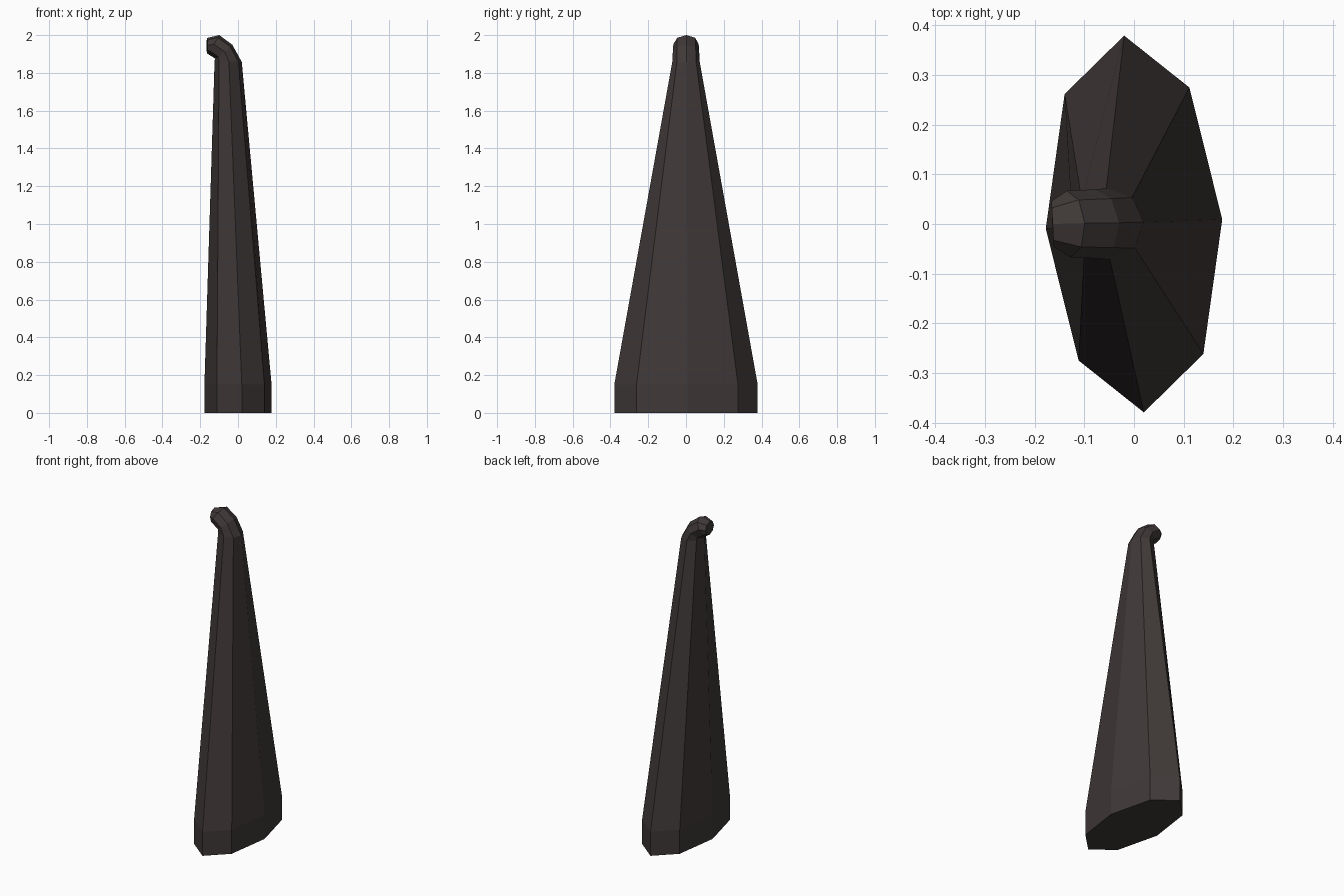
import bpy, bmesh, math
from mathutils import Matrix, Vector

if "Cube" in bpy.data.objects:
    bpy.data.objects.remove(bpy.data.objects["Cube"])

SIDES = 8
YAW = Matrix.Rotation(math.radians(3), 3, 'Z')

# Cross-sections: centre x, centre z, half depth x, half width y, rise of the +x side
sections = [
    (0.0, 0.0, 0.178, 0.38, 0.0),             # foot
    (0.0, 0.15, 0.178, 0.38, 0.0),            # top of the straight foot
    (-0.052, 1.862, 0.072, 0.072, -0.004),    # neck
    (-0.075, 1.912, 0.045, 0.07, 0.037),      # bend
    (-0.132, 1.952, 0.033, 0.067, 0.048),     # hook crown
    (-0.164, 1.945, 0.0, 0.046, 0.04),        # hook end
]

bm = bmesh.new()
rings = []
for cx, cz, rx, ry, rise in sections:
    ring = []
    for i in range(SIDES):
        t = 2 * math.pi * i / SIDES
        off = YAW @ Vector((rx * math.cos(t), ry * math.sin(t), rise * math.cos(t)))
        ring.append(bm.verts.new(Vector((cx, 0, cz)) + off))
    rings.append(ring)

# Skin between the cross-sections and close both ends
for a, b in zip(rings, rings[1:]):
    for i in range(SIDES):
        j = (i + 1) % SIDES
        bm.faces.new((a[i], a[j], b[j], b[i]))
bm.faces.new(rings[0][::-1])
bm.faces.new(rings[-1])
bmesh.ops.recalc_face_normals(bm, faces=bm.faces)

mesh = bpy.data.meshes.new("hooked_spike")
bm.to_mesh(mesh)
bm.free()
spike = bpy.data.objects.new("hooked_spike", mesh)
bpy.context.collection.objects.link(spike)

mat = bpy.data.materials.new("dark brown horn")
mat.diffuse_color = (0.05, 0.04, 0.039, 1)
mat.use_nodes = True
mat.node_tree.nodes["Principled BSDF"].inputs["Base Color"].default_value = mat.diffuse_color
mesh.materials.append(mat)
